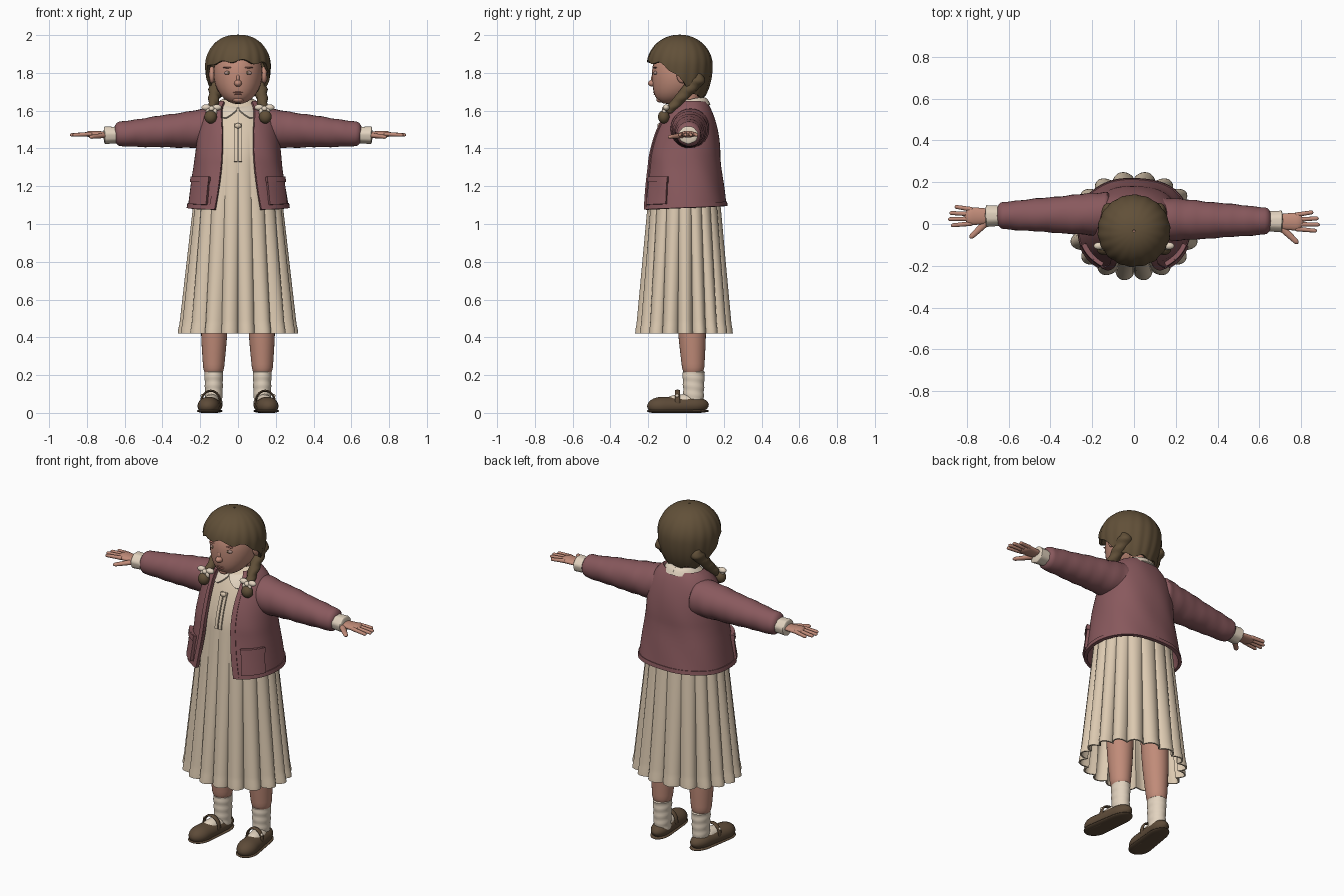
import bpy, bmesh, math
from math import sin, cos, pi, copysign
from mathutils import Vector

cube = bpy.data.objects.get("Cube")
if cube:
    bpy.data.objects.remove(cube, do_unlink=True)


def material(name, *colour):
    mat = bpy.data.materials.new(name)
    mat.use_nodes = True
    mat.diffuse_color = (*colour, 1)
    mat.node_tree.nodes["Principled BSDF"].inputs["Base Color"].default_value = (*colour, 1)
    return mat


skin = material("skin", .53, .26, .19)
lip = material("lip", .41, .17, .13)
eye_grey = material("eye_grey", .38, .25, .22)
hair_brown = material("hair_brown", .12, .08, .04)
wool = material("dusty_rose_wool", .25, .1, .11)
linen = material("linen", .72, .59, .44)
cream = material("cream", .76, .65, .52)
leather = material("brown_leather", .11, .07, .04)


def mix(start, end, t):
    return start + (end - start) * t


def surface(name, mat, shape, across, along, closed=True, thick=0.0, caps=False):
    """Quad grid through shape(u, v), with u and v running from zero to one."""
    bm = bmesh.new()
    columns = across if closed else across + 1
    rows = [[bm.verts.new(shape(i / across, j / along)) for i in range(columns)] for j in range(along + 1)]
    for low, high in zip(rows, rows[1:]):
        for i in range(across):
            j = (i + 1) % columns
            bm.faces.new((low[i], low[j], high[j], high[i]))
    if caps:
        bm.faces.new(rows[0])
        bm.faces.new(rows[-1])
    bmesh.ops.recalc_face_normals(bm, faces=bm.faces)
    mesh = bpy.data.meshes.new(name)
    bm.to_mesh(mesh)
    bm.free()
    mesh.materials.append(mat)
    part = bpy.data.objects.new(name, mesh)
    bpy.context.collection.objects.link(part)
    if thick:
        shell = part.modifiers.new("thickness", "SOLIDIFY")
        shell.thickness, shell.offset = thick, 0
        bpy.context.view_layer.objects.active = part
        bpy.ops.object.modifier_apply(modifier=shell.name)
    mesh.shade_smooth()
    mesh.set_sharp_from_angle(angle=math.radians(50))
    return part


def pair(name, mat, shape, *size, sway=0.0, **options):
    """Left part and its mirror image on the right."""
    for label, side in (("left_", 1), ("right_", -1)):
        def mirrored(u, v):
            x, y, z = shape(u, v)
            return side * x, y - side * sway, z
        surface(label + name, mat, mirrored, *size, **options)


def ball(name, mat, centre, size, lean=0.0, make=surface):
    def shape(u, v):
        turn, polar = u * 2 * pi, mix(.05, pi - .05, v)
        ring = sin(polar)
        return (centre[0] + size[0] * ring * sin(turn),
                centre[1] - size[1] * ring * cos(turn) - lean * min(cos(polar), 0) ** 2,
                centre[2] + size[2] * cos(polar))
    make(name, mat, shape, 28, 18, caps=True)


def limb(name, mat, start, end, first, last, bulge=0.0, flat=1.0, soft=.1, ripple=None, make=pair, **options):
    """Tapered tube with rounded ends; flat scales its height."""
    start, end = Vector(start), Vector(end)
    course = (end - start).normalized()
    up = Vector((0, 0, 1)) if abs(course.z) < .9 else Vector((0, 1, 0))
    wide = course.cross(up).normalized()
    tall = wide.cross(course)

    def shape(u, v):
        turn, t = u * 2 * pi, (1 - cos(pi * v)) / 2
        inset = max(0, 1 - min(t, 1 - t) / soft)
        radius = (mix(first, last, t) + bulge * sin(pi * t)) * max(.08, (1 - inset * inset) ** .5)
        if ripple:
            radius *= ripple(turn, t)
        x, y, z = start.lerp(end, t) + radius * (wide * cos(turn) + tall * flat * sin(turn))
        return x, y, max(z, 0)
    make(name, mat, shape, 28, 30, caps=True, **options)


# Head, neck and face
ball("head", skin, (0, -.03, 1.8), (.13, .15, .165), lean=.06)
limb("neck", skin, (0, .015, 1.55), (0, .01, 1.75), .06, .06, make=surface)
ball("nose", skin, (0, -.176, 1.745), (.02, .025, .018))
ball("nose_bridge", skin, (0, -.165, 1.77), (.012, .02, .03))
ball("upper_lip", lip, (0, -.16, 1.697), (.03, .014, .006))
ball("lower_lip", lip, (0, -.158, 1.687), (.024, .014, .006))
ball("chin", skin, (0, -.135, 1.66), (.03, .022, .018))
ball("ear", skin, (.138, -.02, 1.79), (.018, .03, .045), make=pair)
ball("eye", eye_grey, (.05, -.16, 1.8), (.024, .011, .011), make=pair)
ball("iris", hair_brown, (.05, -.166, 1.8), (.008, .006, .008), make=pair)
ball("brow", lip, (.05, -.162, 1.828), (.03, .01, .004), make=pair)


# Hair cap with a fringe, longer toward the nape
def hair_shape(u, v):
    turn = u * 2 * pi
    facing = min(turn, 2 * pi - turn)
    back = min(max((facing - .85) / 1.5, 0), 1)
    drop = .025 - .02 * min(facing, .8) - .17 * back * back * (3 - 2 * back) + .008 * sin(9 * turn)
    last = math.acos(drop / (.16 if drop > 0 else .25))
    polar = mix(.03, last, v)
    ring = sin(polar) * (1 + .014 * v * sin(18 * turn + 3 * v))
    parting = .006 * math.exp(-(2 * sin(turn) * ring) ** 2) * (1 - v)
    height = cos(polar) * (.16 if polar < pi / 2 else .25)
    return .165 * ring * sin(turn), -.033 - .165 * ring * cos(turn), 1.84 + height - parting


surface("hair", hair_brown, hair_shape, 120, 24, thick=.016)


# Braids with bows
def plait(turn, t):
    return 1 + .13 * sin(2 * turn + 28 * t) * cos(turn)


limb("braid", hair_brown, (.11, .085, 1.79), (.138, -.1, 1.59), .04, .022, ripple=plait)
ball("braid_tuft", hair_brown, (.145, -.118, 1.567), (.033, .03, .035), make=pair)
ball("bow_knot", cream, (.14, -.112, 1.61), (.016, .016, .014), make=pair)
for way, end in ((1, "outer"), (-1, "inner")):
    ball(end + "_bow_loop", cream, (.14 + .028 * way, -.105, 1.617), (.025, .017, .016), make=pair)
    ball(end + "_bow_tail", cream, (.14 + .018 * way, -.115, 1.594), (.012, .01, .018), make=pair)


# Torso rule shared by the dress and the jacket
def torso(turn, z, fold=1.0, grow=0.0, power=2.0):
    rise = max((z - 1.35) / .31, 0)
    radius = (.36 - .115 * z) * fold
    width = radius * (1 - .85 * rise ** 4) ** .5 + grow
    depth = .82 * radius * (1 - .85 * rise ** 2) ** .5 + grow
    s, c = sin(turn), -cos(turn)
    return (width * copysign(abs(s) ** (2 / power), s),
            .03 * min(rise, 1) - .01 + depth * copysign(abs(c) ** (2 / power), c))


# Dress with round pleats that fade toward the chest
def dress_shape(u, v):
    turn, z = u * 2 * pi, mix(.42, 1.655, v)
    depth = .15 * max((1.5 - z) / 1.08, 0) ** .9
    lobe = abs(sin(9 * turn + .25 * sin(3 * turn))) ** .7
    hem = .01 if z < .46 else 0
    return *torso(turn, z, 1 + hem - depth * (1 - lobe)), z


surface("dress", linen, dress_shape, 216, 50, thick=.008)


def ribbon_shape(u, v):
    z = mix(1.33, 1.53, v)
    return .012 + (u - .5) * .018, torso(0, z)[1] - .008, z


pair("neck_ribbon", linen, ribbon_shape, 2, 8, closed=False, thick=.009)
ball("ribbon_knot", linen, (0, -.14, 1.52), (.018, .012, .014))


# Two-leaf round collar
def collar_shape(u, v):
    turn = mix(.04, pi, u)
    front = ((1 + cos(turn)) / 2) ** 2
    v *= min(1, (u + .02) / .16) ** .5
    radius = .07 + .012 * front + v * (.035 + .035 * front)
    z = 1.665 - .045 * front - .035 * v * (1 + front) + .012 * sin(pi * v)
    return radius * sin(turn), .02 - radius * cos(turn), z


pair("collar_leaf", cream, collar_shape, 32, 8, closed=False, thick=.01)


# Open jacket: body, hem, front bands and pockets follow one surface
def opening(z):
    return .33 + (z - 1.38) ** 2 + .3 * max((z - 1.35) / .31, 0) ** 4


def jacket_patch(start, end, bottom, top, grow=0.0):
    def shape(u, v):
        z = mix(bottom, top, v)
        turn = mix(start(z), end(z), u)
        slack = grow + .018 + .03 * max(0, 1.3 - z)
        fold = 1 + .006 * sin(7 * turn + 20 * z)
        lift = .01 * (1 - cos(turn)) * max(0, 1 - (z - 1.075) / .2)
        return *torso(turn, z, fold, slack, 2.3), z + lift
    return shape


def far_edge(z):
    return 2 * pi - opening(z)


surface("jacket_body", wool, jacket_patch(opening, far_edge, 1.075, 1.645), 90, 30, closed=False, thick=.014)
surface("jacket_hem", wool, jacket_patch(opening, far_edge, 1.075, 1.1, .004), 90, 3, closed=False, thick=.016)
pair("front_band", wool, jacket_patch(opening, lambda z: opening(z) + .13, 1.075, 1.62, .004),
     4, 28, closed=False, thick=.018)
pair("pocket", wool, jacket_patch(lambda z: .6, lambda z: 1.2, 1.1, 1.25, .013), 14, 8, closed=False, thick=.018)
pair("pocket_welt", wool, jacket_patch(lambda z: .58, lambda z: 1.22, 1.22, 1.25, .018),
     14, 3, closed=False, thick=.02)


# Arms: sleeve, frilled cuff and hand
def crease(turn, t):
    return 1 + .018 * sin(40 * t + 2 * sin(turn)) + .012 * sin(3 * turn + 17 * t)


def frill(turn, t):
    return 1 + .03 * sin(7 * turn)


sway = .013
limb("sleeve", wool, (.1, .035, 1.51), (.66, .027, 1.473), .11, .062, soft=.06, ripple=crease, sway=sway)
limb("cuff", cream, (.63, .026, 1.472), (.712, .025, 1.471), .047, .052, flat=.9, ripple=frill, sway=sway)
limb("palm", skin, (.68, .025, 1.474), (.81, .024, 1.476), .035, .046, flat=.42, soft=.3, sway=sway)
for i, finger in enumerate(("index", "middle", "ring", "little")):
    reach = .89 - .01 * (i - 1.2) ** 2
    limb(finger + "_finger", skin, (.77, .022 * i - .01, 1.477), (reach, .03 * i - .02, 1.471), .0115, .009,
         sway=sway)
limb("thumb", skin, (.7, 0, 1.47), (.785, -.08, 1.46), .018, .012, flat=.8, soft=.15, sway=sway)


# Legs, socks and strapped shoes
def wrinkle(turn, t):
    return 1 + .025 * sin(26 * t + sin(turn))


limb("leg", skin, (.12, .02, .8), (.13, .04, .18), .07, .05, bulge=.012, flat=1.06)
limb("sock", cream, (.128, .04, .04), (.128, .04, .225), .044, .05, flat=1.18, soft=.04, ripple=wrinkle)
limb("sock_foot", cream, (.13, .06, .06), (.155, -.12, .05), .045, .04, soft=.4)
limb("shoe", leather, (.125, .12, .043), (.166, -.205, .034), .05, .06, flat=.85, soft=.25)
limb("sole", leather, (.125, .122, .01), (.166, -.207, .01), .052, .064, flat=.2, soft=.25)


def strap_shape(u, v):
    turn, arch = u * 2 * pi, mix(-.5, pi + .5, v)
    bulge = .006 * cos(turn)
    return .144 + (.05 + bulge) * cos(arch), .014 * sin(turn) - .045, .058 + (.059 + bulge) * sin(arch)


pair("shoe_strap", leather, strap_shape, 12, 24, caps=True)
ball("strap_buckle", cream, (.19, -.047, .09), (.008, .009, .009), make=pair)
